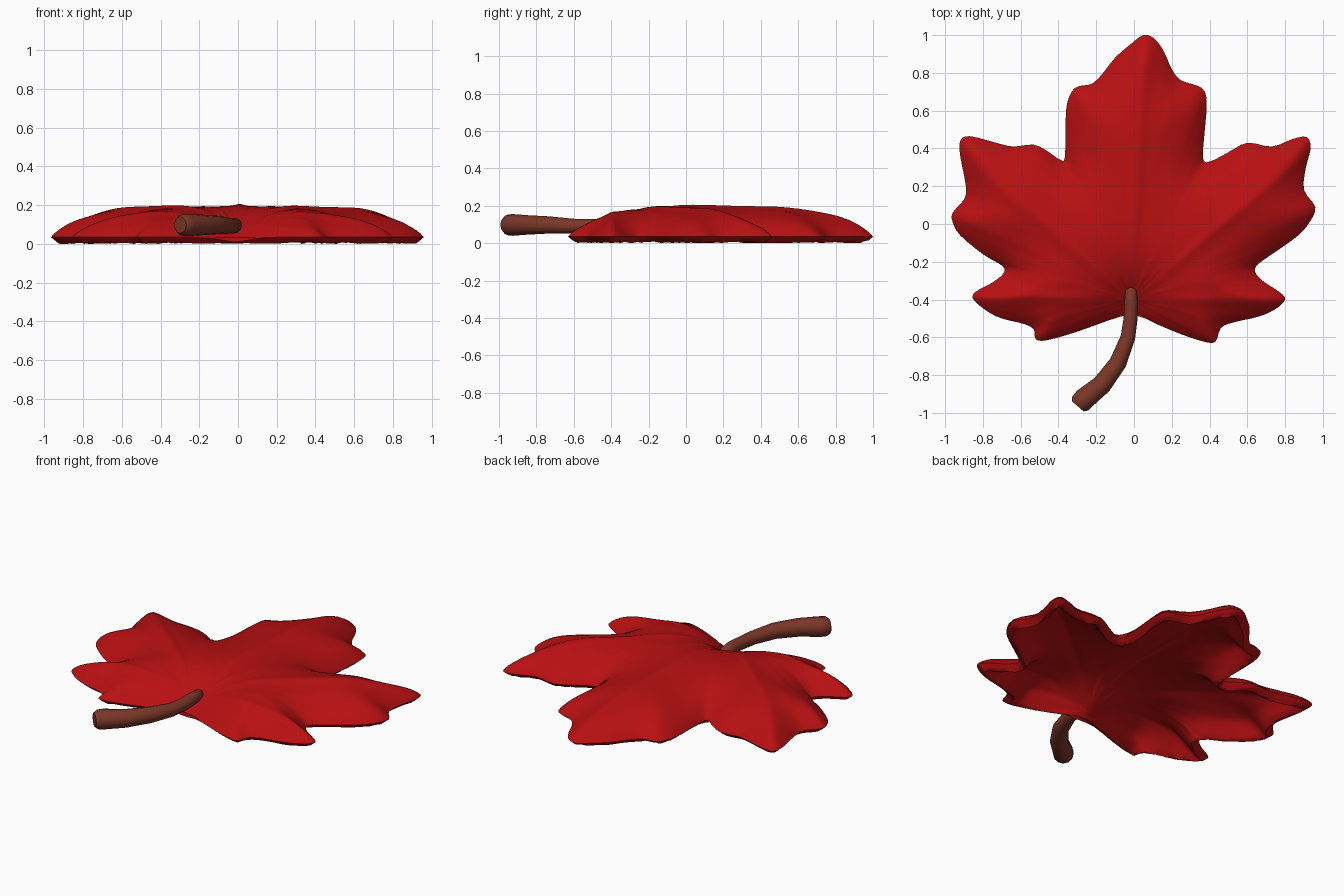
import bpy, bmesh, math
from mathutils import Vector
from mathutils.geometry import intersect_point_line

if "Cube" in bpy.data.objects:
    bpy.data.objects.remove(bpy.data.objects["Cube"])


def material(name, rgb):
    m = bpy.data.materials.new(name)
    m.diffuse_color = (*rgb, 1)
    m.use_nodes = True
    m.node_tree.nodes["Principled BSDF"].inputs["Base Color"].default_value = m.diffuse_color
    return m


red = material("leaf red", (0.48, 0.005, 0.006))
brown = material("stem brown", (0.20, 0.038, 0.021))

# Leaf outline, counterclockwise from the notch at the stem
OUTLINE = [
    (0.03, -0.49), (0.12, -0.53), (0.24, -0.58), (0.36, -0.62), (0.43, -0.625), (0.46, -0.55),
    (0.53, -0.52), (0.66, -0.49), (0.75, -0.45), (0.80, -0.40), (0.77, -0.36), (0.68, -0.30),
    (0.64, -0.25), (0.66, -0.21), (0.76, -0.14), (0.87, -0.06), (0.93, 0.01), (0.96, 0.09),
    (0.90, 0.18), (0.91, 0.30), (0.935, 0.40), (0.915, 0.46), (0.84, 0.45), (0.73, 0.41),
    (0.60, 0.43), (0.50, 0.38), (0.40, 0.33), (0.365, 0.35), (0.375, 0.50), (0.385, 0.64),
    (0.36, 0.72), (0.25, 0.76), (0.20, 0.82), (0.16, 0.91), (0.11, 0.98), (0.05, 1.00),
    (-0.02, 0.95), (-0.10, 0.88), (-0.18, 0.78), (-0.23, 0.74), (-0.29, 0.73), (-0.33, 0.70),
    (-0.36, 0.60), (-0.365, 0.36), (-0.39, 0.34), (-0.45, 0.38), (-0.53, 0.42), (-0.64, 0.41),
    (-0.73, 0.43), (-0.87, 0.465), (-0.92, 0.44), (-0.92, 0.36), (-0.89, 0.20), (-0.90, 0.13),
    (-0.96, 0.06), (-0.96, 0.01), (-0.92, -0.06), (-0.80, -0.16), (-0.70, -0.22), (-0.69, -0.26),
    (-0.75, -0.31), (-0.84, -0.36), (-0.85, -0.40), (-0.78, -0.46), (-0.70, -0.50), (-0.58, -0.53),
    (-0.53, -0.56), (-0.52, -0.61), (-0.46, -0.615), (-0.30, -0.57), (-0.07, -0.49)]
CENTER = Vector((-0.01, -0.40))
VEIN_TIPS = [(0.05, 1.0), (0.9, 0.35), (-0.9, 0.35), (0.8, -0.4), (-0.85, -0.38)]
RINGS = 24


def spline(pts, steps):
    """Closed Catmull-Rom curve through the points."""
    pts, out = [Vector(p) for p in pts], []
    n = len(pts)
    for i in range(n):
        a, b, c, d = (pts[(i + k) % n] for k in (-1, 0, 1, 2))
        for s in range(steps):
            t = s / steps
            out.append(0.5 * (2 * b + (c - a) * t + (2 * a - 5 * b + 4 * c - d) * t * t
                              + (3 * b - a - 3 * c + d) * t ** 3))
    return out


edge = spline(OUTLINE, 3)


def segment_distance(p, a, b):
    q, t = intersect_point_line(p, a, b)
    return (p - (a if t < 0 else b if t > 1 else q.to_2d())).length


def edge_distance(p):
    return min(segment_distance(p, edge[i - 1], edge[i]) for i in range(len(edge)))


def top_height(p, d):
    z = 0.035 + 0.17 * (1 - math.exp(-d / 0.145))
    r = (p - CENTER).length
    z -= 0.04 * math.exp(-(r / 0.12) ** 2)          # dip where the stem joins
    for tip in VEIN_TIPS:                           # faint raised veins
        axis = (Vector(tip) - CENTER).normalized()
        along, across = axis.dot(p - CENTER), axis.cross(p - CENTER)
        if along > 0.1:
            z += 0.010 * math.exp(-(across / 0.03) ** 2) * min(1, d / 0.1) * min(1, along / 0.4)
    return z


def under_height(d, z_top):
    if d < 0.04:                                    # rim curls under to the ground
        return 0.035 * (1 - d / 0.04)
    return max(0, min(z_top - 0.035, (d - 0.04) * 1.3))


# Leaf: domed upper skin and hollow underside sharing one rim
bm = bmesh.new()
n = len(edge)
top, under = [], []
for k in range(1, RINGS + 1):
    t = 1 - (1 - k / RINGS) ** 1.3                  # rings gather near the rim
    ring_t, ring_u = [], []
    for e in edge:
        p = CENTER + (e - CENTER) * t
        d = 0 if k == RINGS else edge_distance(p)
        z = top_height(p, d)
        ring_t.append(bm.verts.new((p.x, p.y, z)))
        ring_u.append(ring_t[-1] if k == RINGS else bm.verts.new((p.x, p.y, under_height(d, z))))
    top.append(ring_t)
    under.append(ring_u)
d0 = edge_distance(CENTER)
z0 = top_height(CENTER, d0)
hubs = [bm.verts.new((*CENTER, z0)), bm.verts.new((*CENTER, under_height(d0, z0)))]
for skin, hub in ((top, hubs[0]), (under, hubs[1])):
    for i in range(n):
        j = (i + 1) % n
        bm.faces.new((hub, skin[0][i], skin[0][j]))
        for a, b in zip(skin, skin[1:]):
            bm.faces.new((a[i], b[i], b[j], a[j]))
bmesh.ops.recalc_face_normals(bm, faces=bm.faces)
soft = [v for ring in top[:-1] for v in ring]
soft += [v for ring in under[:-6] for v in ring]
for _ in range(4):
    bmesh.ops.smooth_vert(bm, verts=soft, factor=0.5, use_axis_x=False,
                          use_axis_y=False, use_axis_z=True)


def finish(bm, name, mat, angle):
    mesh = bpy.data.meshes.new(name)
    bm.to_mesh(mesh)
    bm.free()
    mesh.materials.append(mat)
    ob = bpy.data.objects.new(name, mesh)
    bpy.context.collection.objects.link(ob)
    bpy.ops.object.select_all(action='DESELECT')
    ob.select_set(True)
    bpy.context.view_layer.objects.active = ob
    bpy.ops.object.shade_smooth_by_angle(angle=math.radians(angle))
    return ob


finish(bm, "leaf", red, 60)

# Stem: tapered bent tube, (x, y, z, radius) along its path
STEM = [(-0.016, -0.338, 0.095, 0.016), (-0.016, -0.352, 0.097, 0.030), (-0.015, -0.42, 0.098, 0.036),
        (-0.018, -0.50, 0.092, 0.037), (-0.032, -0.60, 0.092, 0.039), (-0.085, -0.735, 0.098, 0.046),
        (-0.17, -0.85, 0.098, 0.052), (-0.262, -0.925, 0.098, 0.058), (-0.285, -0.95, 0.098, 0.056),
        (-0.298, -0.965, 0.098, 0.042)]
SIDES = 12
bm = bmesh.new()
rings = []
for i, (x, y, z, r) in enumerate(STEM):
    a, b = STEM[max(i - 1, 0)], STEM[min(i + 1, len(STEM) - 1)]
    tangent = (Vector(b[:3]) - Vector(a[:3])).normalized()
    side = tangent.cross(Vector((0, 0, 1))).normalized()
    up = side.cross(tangent)
    rings.append([bm.verts.new(Vector((x, y, z)) + r * (math.cos(w) * side + math.sin(w) * up))
                  for w in (2 * math.pi * s / SIDES for s in range(SIDES))])
for a, b in zip(rings, rings[1:]):
    for s in range(SIDES):
        q = (s + 1) % SIDES
        bm.faces.new((a[s], a[q], b[q], b[s]))
bm.faces.new(rings[0])
bm.faces.new(rings[-1])
bmesh.ops.recalc_face_normals(bm, faces=bm.faces)
finish(bm, "stem", brown, 50)
